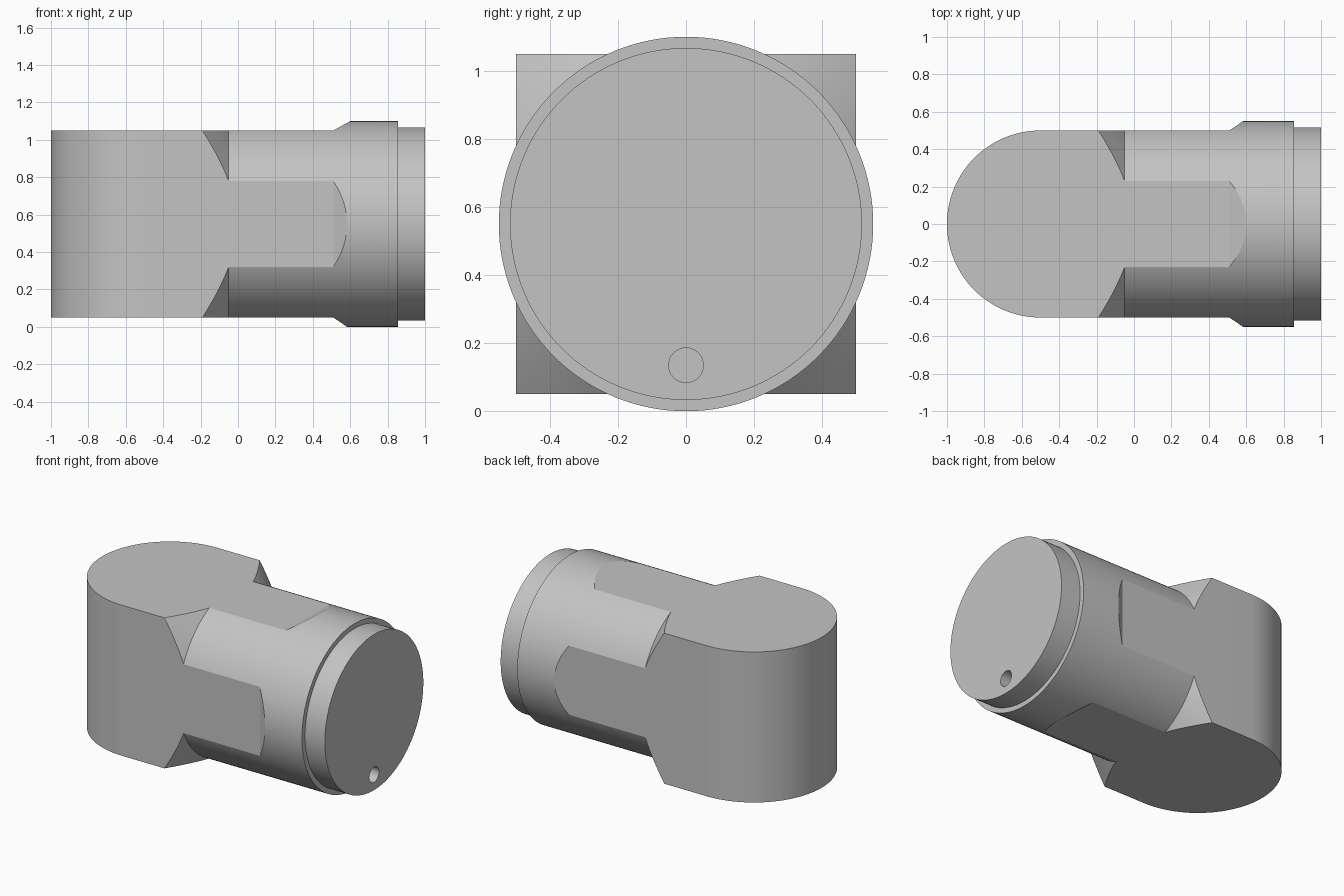
import bpy, bmesh, math
from mathutils import Matrix, Vector

cube = bpy.data.objects.get("Cube")
if cube:
    bpy.data.objects.remove(cube, do_unlink=True)

MID = 0.55      # height of the long axis
HALF = 0.5      # half width of the square section
RAD = 0.55      # barrel radius

grey = bpy.data.materials.new("plain_grey")
grey.use_nodes = True
grey.diffuse_color = (0.55, 0.55, 0.55, 1)
grey.node_tree.nodes["Principled BSDF"].inputs["Base Color"].default_value = grey.diffuse_color


def make_object(name, bm):
    bmesh.ops.remove_doubles(bm, verts=bm.verts, dist=1e-5)
    bmesh.ops.recalc_face_normals(bm, faces=bm.faces)
    mesh = bpy.data.meshes.new(name)
    bm.to_mesh(mesh)
    bm.free()
    mesh.materials.append(grey)
    obj = bpy.data.objects.new(name, mesh)
    bpy.context.collection.objects.link(obj)
    return obj


def extrude_outline(name, outline, axis, centre):
    """Prism of a closed outline, one unit to each side of the centre."""
    bm = bmesh.new()
    face = bm.faces.new([bm.verts.new(Vector(p) + centre - axis) for p in outline])
    new = bmesh.ops.extrude_face_region(bm, geom=[face])["geom"]
    verts = [v for v in new if isinstance(v, bmesh.types.BMVert)]
    bmesh.ops.translate(bm, verts=verts, vec=axis * 2)
    return make_object(name, bm)


def revolve(name, profile, steps=128):
    """Turn an (x, radius) profile round the long axis."""
    bm = bmesh.new()
    verts = [bm.verts.new((x, 0, MID + r)) for x, r in profile]
    edges = [bm.edges.new(pair) for pair in zip(verts, verts[1:])]
    bmesh.ops.spin(bm, geom=verts + edges, cent=(0, 0, MID), axis=(1, 0, 0),
                   angle=math.tau, steps=steps, use_merge=True)
    return make_object(name, bm)


def cut(obj, tool, operation):
    mod = obj.modifiers.new(tool.name, "BOOLEAN")
    mod.object, mod.operation, mod.solver = tool, operation, "EXACT"
    tool.hide_render = True
    tool.hide_set(True)


# Turned body: flared shoulder, barrel, collar and end spigot
body = revolve("knuckle_body", [
    (-1.2, 0), (-1.2, 0.85), (-0.318, 0.85), (-0.05, RAD),
    (0.855, RAD), (0.855, 0.517), (1, 0.517), (1, 0)])

# Plan outline: round nose, flat sides, ramps out to the collar
nose = [(-HALF + HALF * math.cos(a), HALF * math.sin(a), 0)
        for a in (math.pi / 2 + math.pi * i / 64 for i in range(65))]
right_ramp = [(0.51, -HALF, 0), (0.656, -0.6, 0), (1.1, -0.6, 0)]
left_ramp = [(x, -y, 0) for x, y, z in reversed(right_ramp)]
plan = extrude_outline("plan_helper", nose + right_ramp + left_ramp,
                       Vector((0, 0, 1)), Vector((0, 0, MID)))

# Side outline: flat top and bottom with ramps
side = extrude_outline("side_helper", [
    (-1.1, 0, -HALF), (0.51, 0, -HALF), (0.656, 0, -0.6), (1.1, 0, -0.6),
    (1.1, 0, 0.6), (0.69, 0, 0.6), (0.51, 0, HALF), (-1.1, 0, HALF)],
    Vector((0, 1, 0)), Vector((0, 0, MID)))

# Blind pin hole in the end face
bm = bmesh.new()
bmesh.ops.create_cone(bm, cap_ends=True, segments=32, radius1=0.051, radius2=0.051, depth=0.24,
                      matrix=Matrix.Translation((1, 0, 0.135)) @ Matrix.Rotation(math.pi / 2, 4, "Y"))
hole = make_object("pin_hole_helper", bm)

cut(body, plan, "INTERSECT")
cut(body, side, "INTERSECT")
cut(body, hole, "DIFFERENCE")

# Bake the cuts and remove the helpers
bpy.context.view_layer.update()
baked = bpy.data.meshes.new_from_object(body.evaluated_get(bpy.context.evaluated_depsgraph_get()))
body.modifiers.clear()
body.data = baked
baked.materials.clear()
baked.materials.append(grey)
for poly in baked.polygons:
    poly.material_index = 0
for helper in (plan, side, hole):
    bpy.data.objects.remove(helper, do_unlink=True)

# Smooth round walls, sharp edges
bpy.ops.object.select_all(action="DESELECT")
body.select_set(True)
bpy.context.view_layer.objects.active = body
bpy.ops.object.shade_smooth_by_angle(angle=math.radians(20))
